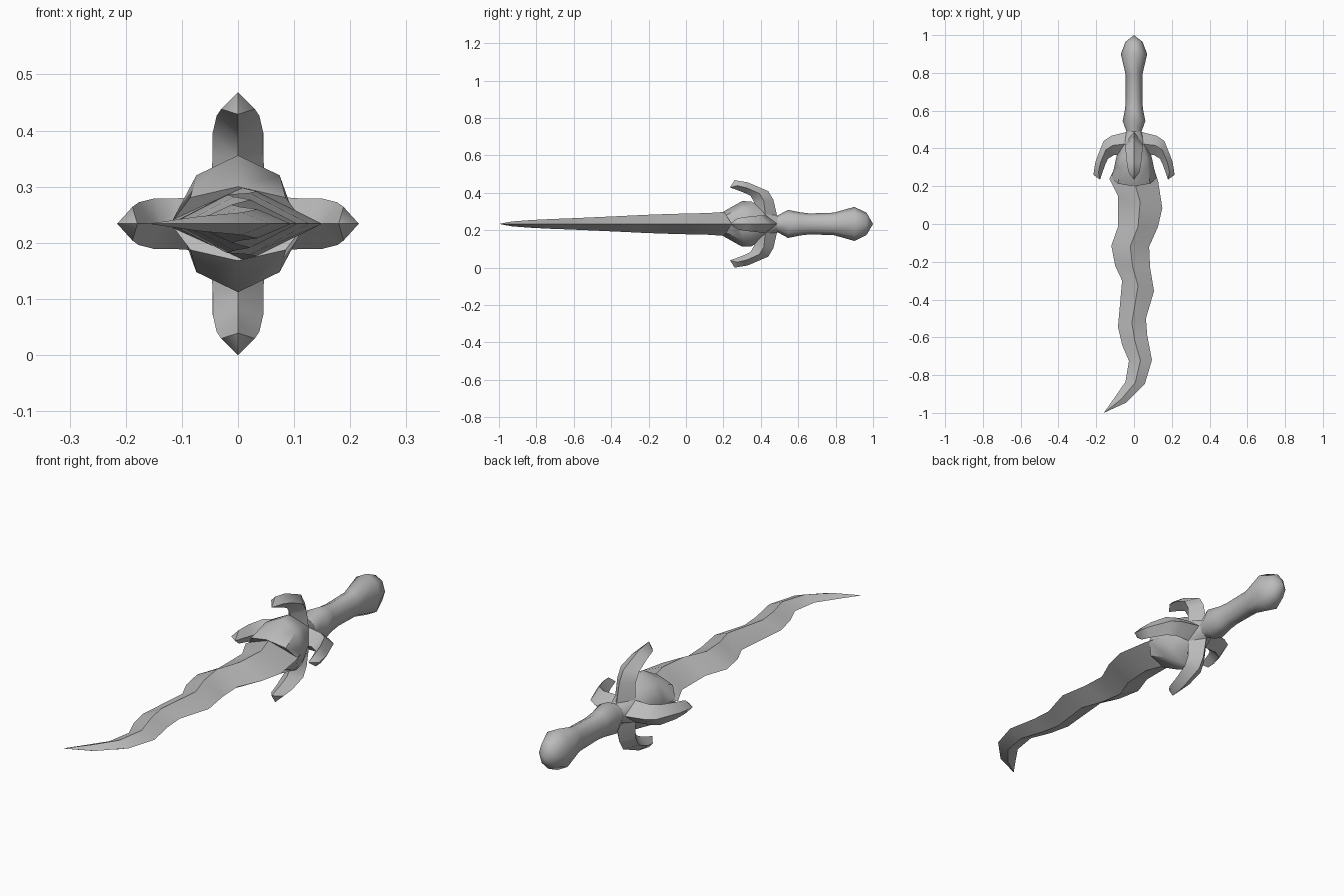
import bpy, math
from mathutils import Vector

cube = bpy.data.objects.get("Cube")
if cube:
    bpy.data.objects.remove(cube, do_unlink=True)

AXIS = 0.234  # height of the dagger's centre line

steel = bpy.data.materials.new("plain grey")
steel.use_nodes = True
GREY = (0.5, 0.5, 0.5, 1)
steel.diffuse_color = GREY
steel.node_tree.nodes["Principled BSDF"].inputs["Base Color"].default_value = GREY


def loft(name, rings, tip=None, angle=60):
    """Skin a list of equal rings, capping the start and ending in a cap or a tip."""
    n = len(rings[0])
    verts = [v for ring in rings for v in ring]
    faces = [tuple(range(n))]
    for r in range(len(rings) - 1):
        for i in range(n):
            a, b = r * n + i, r * n + (i + 1) % n
            faces.append((a, b, b + n, a + n))
    last = (len(rings) - 1) * n
    if tip:
        verts.append(tip)
        faces += [(last + i, last + (i + 1) % n, len(verts) - 1) for i in range(n)]
    else:
        faces.append(tuple(last + i for i in range(n)))
    mesh = bpy.data.meshes.new(name)
    mesh.from_pydata([tuple(v) for v in verts], [], faces)
    mesh.materials.append(steel)
    obj = bpy.data.objects.new(name, mesh)
    bpy.context.collection.objects.link(obj)
    obj.location.z = AXIS
    # consistent outward normals
    bpy.ops.object.select_all(action='DESELECT')
    obj.select_set(True)
    bpy.context.view_layer.objects.active = obj
    bpy.ops.object.mode_set(mode='EDIT')
    bpy.ops.mesh.select_all(action='SELECT')
    bpy.ops.mesh.normals_make_consistent(inside=False)
    bpy.ops.object.mode_set(mode='OBJECT')
    bpy.ops.object.shade_smooth_by_angle(angle=math.radians(angle))
    return obj


def oval(y, rx, rz, n=8):
    turns = [2 * math.pi * i / n for i in range(n)]
    return [Vector((rx * math.cos(t), y, rz * math.sin(t))) for t in turns]


# Wavy blade: left edge (x, y), right edge (x, y), half thickness
blade_rows = [
    (-.11, .28, .11, .28, .068),
    (-.13, .24, .127, .23, .066),
    (-.085, .15, .15, .085, .058),
    (-.085, -.015, .127, -.015, .055),
    (-.12, -.115, .08, -.12, .052),
    (-.10, -.22, .085, -.23, .048),
    (-.063, -.30, .106, -.355, .043),
    (-.085, -.545, .063, -.50, .034),
    (-.063, -.64, .07, -.59, .030),
    (-.027, -.725, .095, -.72, .026),
    (-.045, -.835, .058, -.845, .020),
    (-.10, -.915, -.04, -.945, .013),
]
blade = []
for xl, yl, xr, yr, h in blade_rows:
    left, right = Vector((xl, yl, 0)), Vector((xr, yr, 0))
    mid, up = (left + right) / 2, Vector((0, 0, h))
    blade.append([left, mid + up, right, mid - up])
loft("blade", blade, tip=(-.16, -1, 0), angle=30)

# Grip and pommel: y, half width, half height
handle_rows = [(.44, .05, .05), (.49, .04, .045), (.545, .06, .075),
               (.61, .047, .062), (.66, .044, .056), (.79, .044, .06),
               (.90, .07, .091), (.965, .045, .06)]
loft("handle", [oval(*row) for row in handle_rows], tip=(0, 1, 0))

# Collar around the blade root, with a pointed lip above and below
collar = [oval(*row) for row in [(.49, .04, .045), (.43, .065, .07),
                                 (.35, .095, .12), (.30, .105, .122)]]
lip = oval(.245, .12, .066)
for v in lip:
    v.y -= .045 * abs(v.z) / .066
collar.append(lip)
loft("collar", collar, tip=(0, .25, 0), angle=45)

# Hooked claws: inner (y, reach), outer (y, reach), half width
claw_rows = [(.36, .05, .49, .03, .05), (.365, .115, .467, .13, .045),
             (.345, .15, .44, .175, .045), (.32, .163, .33, .222, .038),
             (.29, .175, .26, .234, .03)]


def claw(name, out, scale):
    out = Vector(out)
    side = out.cross(Vector((0, 1, 0)))

    def at(y, reach):
        return Vector((0, y, 0)) + out * reach * scale

    rings = []
    for yi, ri, yo, ro, w in claw_rows:
        inner, outer = at(yi, ri), at(yo, ro)
        mid = (inner + outer) / 2
        rings.append([inner, mid + side * w, outer, mid - side * w])
    loft(name, rings, tip=at(.235, .195))


claw("top_claw", (0, 0, 1), 1)
claw("bottom_claw", (0, 0, -1), 1)
claw("left_claw", (1, 0, 0), .92)
claw("right_claw", (-1, 0, 0), .92)
